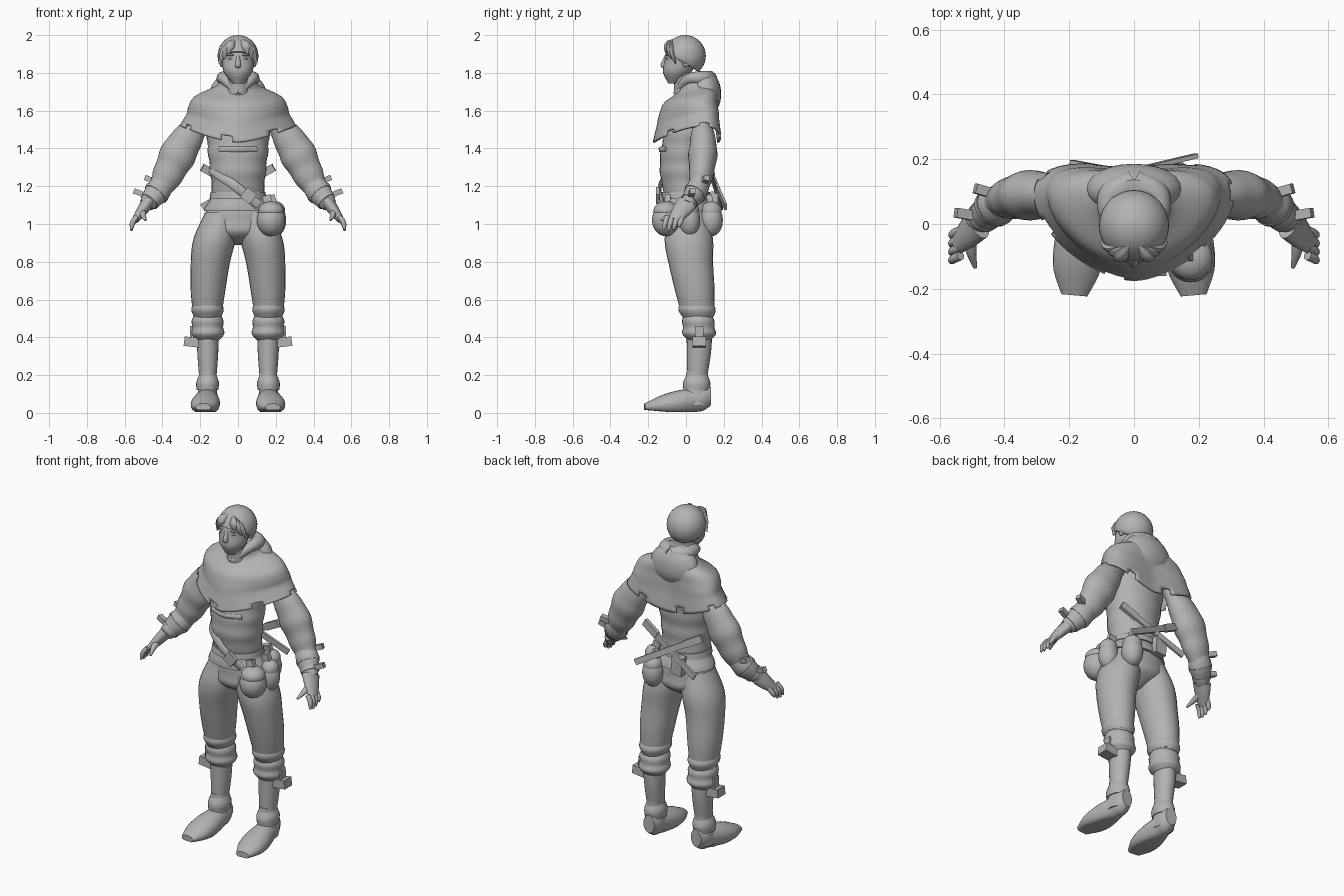
import bpy, bmesh, math
from mathutils import Vector

if "Cube" in bpy.data.objects:
    bpy.data.objects.remove(bpy.data.objects["Cube"])

colour = (.45, .45, .45, 1)
grey = bpy.data.materials.new("plain grey")
grey.use_nodes = True
grey.diffuse_color = colour
grey.node_tree.nodes["Principled BSDF"].inputs["Base Color"].default_value = colour


def finish(name, bm, mirror=False, angle=50):
    bmesh.ops.recalc_face_normals(bm, faces=bm.faces)
    mesh = bpy.data.meshes.new(name)
    bm.to_mesh(mesh)
    bm.free()
    obj = bpy.data.objects.new(name, mesh)
    bpy.context.collection.objects.link(obj)
    mesh.materials.append(grey)
    bpy.ops.object.select_all(action='DESELECT')
    obj.select_set(True)
    bpy.context.view_layer.objects.active = obj
    bpy.ops.object.shade_smooth_by_angle(angle=math.radians(angle))
    if mirror:
        obj.modifiers.new("mirror", 'MIRROR')
    return obj


def curve(keys, t):
    """Smooth value at t along evenly spaced keys."""
    place = max(0, min(t, 1)) * (len(keys) - 1)
    i = min(int(place), len(keys) - 2)
    t = place - i
    b, c = keys[i], keys[i + 1]
    a = keys[i - 1] if i else b * 2 - c
    d = keys[i + 2] if i + 2 < len(keys) else c * 2 - b
    return b + (c - a) * (t / 2) + (a * 2 - b * 5 + c * 4 - d) * (t * t / 2) + (b * 3 - a - c * 3 + d) * (t ** 3 / 2)


def loft(name, path, wide, ratio=1, up=None, span=(0, 1), folds=0, count=1, sides=24, rows=20,
         warp=None, mirror=False, cut=None, caps=True):
    """Skin elliptical rings along part of a path; rings stay level unless up is given."""
    path = [Vector(p) for p in path]
    bm, grid = bmesh.new(), []
    for r in range(rows + 1):
        t = r / rows
        along = span[0] + (span[1] - span[0]) * t
        centre, side, other = curve(path, along), Vector((1, 0, 0)), Vector((0, 1, 0))
        if up:
            tangent = curve(path, along + .01) - curve(path, along - .01)
            side = tangent.cross(Vector(up)).normalized()
            other = side.cross(tangent).normalized()
        radius = curve(wide, t) * (1 + folds * math.sin(math.tau * count * t))
        depth = radius * (curve(ratio, t) if isinstance(ratio, list) else ratio)
        ring = []
        for k in range(sides):
            angle = math.tau * k / sides
            p = centre + side * radius * math.cos(angle) + other * depth * math.sin(angle)
            ring.append(bm.verts.new(warp(p, angle, t) if warp else p))
        grid.append(ring)
    for r in range(rows):
        for k in range(sides):
            j = (k + 1) % sides
            if not (cut and cut(rows - r, k)):
                bm.faces.new((grid[r][k], grid[r][j], grid[r + 1][j], grid[r + 1][k]))
    if caps:
        bm.faces.new(grid[0])
        bm.faces.new(grid[-1])
    return finish(name, bm, mirror)


def bar(name, start, end, width, thick, mirror=False):
    """Rectangular bar between two points."""
    start, end = Vector(start), Vector(end)
    axis = end - start
    side = axis.cross(Vector((0, 1, 0))).normalized() * width / 2
    other = side.cross(axis).normalized() * thick / 2
    corners = (-side - other, side - other, side + other, other - side)
    bm = bmesh.new()
    ends = [[bm.verts.new(e + c) for c in corners] for e in (start, end)]
    for end_ring in ends:
        bm.faces.new(end_ring)
    for k in range(4):
        j = (k + 1) % 4
        bm.faces.new((ends[0][k], ends[0][j], ends[1][j], ends[1][k]))
    return finish(name, bm, mirror, 20)


def ball(name, place, size, mirror=False, warp=None):
    bm = bmesh.new()
    bmesh.ops.create_uvsphere(bm, u_segments=28, v_segments=20, radius=1)
    bmesh.ops.scale(bm, vec=size, verts=bm.verts)
    bmesh.ops.translate(bm, vec=place, verts=bm.verts)
    for v in bm.verts:
        if warp:
            v.co = warp(v.co.copy())
    return finish(name, bm, mirror)


FACING, UPWARD = (0, 1, 0), (0, 0, 1)

# Head, face and neck
loft("head", path=[(0, -.065, 1.745), (0, -.03, 1.86), (0, 0, 1.98)], wide=[.03, .074, .085, .085, .03])
loft("neck", path=[(0, 0, 1.6), (0, -.01, 1.8)], wide=[.06, .055])
loft("nose", path=[(0, -.1, 1.9), (0, -.12, 1.84), (0, -.1, 1.82)], wide=[.008, .015, .01], sides=12, rows=8)
ball("brow", place=(.035, -.09, 1.895), size=(.03, .02, .008), mirror=True)
ball("eye", place=(.035, -.097, 1.875), size=(.016, .011, .007), mirror=True)
ball("lips", place=(0, -.105, 1.8), size=(.024, .011, .008))
ball("ear", place=(.087, 0, 1.86), size=(.012, .022, .03), mirror=True)


# Hair cap, its hem sloping from brow to nape, with swept locks
def hair_hem(p):
    p.z = max(p.z, 1.845 - p.y * .6)
    return p


ball("hair", place=(0, -.005, 1.89), size=(.108, .11, .11), warp=hair_hem)
for i in range(3):
    tip = Vector((.05 + .025 * i, -.105 + .025 * i, 1.9 - .025 * i))
    crown = Vector((.01, -.06, 1.97))
    bulge = (tip + crown) / 2 + Vector((.01, -.018, .01))
    loft("fringe_lock_%d" % i, path=[crown, bulge, tip], wide=[.01, .025, .005], ratio=.6,
         up=FACING, sides=10, rows=10, mirror=True)


# Shoulder cape, bowed back and raised at the shoulders, with a notched hem
def cape_shape(p, angle, t):
    sideways = abs(math.cos(angle)) ** 1.5
    p.y += .09 * sideways * min(1, t * 1.6)
    p.z += .085 * sideways * t * t - .04 * (1 - t) * (1 - math.sin(angle))
    return p


cape = loft("shoulder_cape", path=[(0, .05, 1.81), (0, .01, 1.62), (0, 0, 1.43)],
            wide=[.08, .11, .22, .25, .26, .28, .3], ratio=[.95, .6, .56, .55], warp=cape_shape,
            sides=64, caps=False, cut=lambda left, k: left < 3 and k % 9 < 2)
cape.modifiers.new("cloth", 'SOLIDIFY').thickness = .012

# Hood rolled round the neck and hanging behind
loft("collar_roll", path=[(0, -.055, 1.69), (.07, .01, 1.765), (.07, .09, 1.77), (0, .125, 1.765)],
     wide=[.015, .028, .04, .045], up=UPWARD, sides=16, mirror=True)
loft("hood", path=[(0, .1, 1.81), (0, .12, 1.53)], wide=[.06, .125, .15, .14, .08, .02], ratio=[.6, .5, .45])

# Tunic with soft folds and a flared skirt, belt, chest strap and sash
loft("tunic", path=[(0, .01, 1.07), (0, -.01, 1.3), (0, .02, 1.55)], wide=[.18, .14, .145, .155, .165, .17],
     ratio=[.75, .87, .82, .7], folds=.015, count=5, sides=32, rows=40)
loft("waist_belt", path=[(0, 0, 1.135), (0, 0, 1.17)], wide=[.151, .145], ratio=.87, sides=32, rows=2)
loft("chest_strap", path=[(-.1, -.105, 1.395), (0, -.138, 1.395), (.1, -.105, 1.395)], wide=[.014, .014],
     ratio=.5, up=FACING, sides=8)
loft("sash", path=[(-.14, -.04, 1.29), (-.1, -.1, 1.26), (0, -.14, 1.19), (.11, -.12, 1.1)], wide=[.025, .025],
     ratio=.4, up=FACING, sides=10)
bar("sash_buckle", start=(.03, -.15, 1.17), end=(.08, -.15, 1.13), width=.065, thick=.02)

# Pouches on the belt
for label, x, y, size in (("front", .175, -.105, .075), ("side", .2, .02, .055), ("back", .125, .135, .06)):
    ball(label + "_pouch", place=(x, y, 1.02), size=(size, size, .085))
    ball(label + "_pouch_flap", place=(x, y, 1.07), size=(size * .9, size * .9, .05))
    bar(label + "_pouch_loop", start=(x * .85, y * .9, 1.15), end=(x, y, 1.07), width=.045, thick=.03)

# Crossed blades on the back
for label, sign, low in (("left", 1, .19), ("right", -1, .21)):
    top, bottom = Vector((sign * .19, .12, 1.3)), Vector((-sign * .19, low, 1.09))
    bar(label + "_blade", top, bottom, width=.035, thick=.014)
    bar(label + "_grip", top, top.lerp(bottom, .25), width=.042, thick=.022)
bar("blade_holder", start=(-.06, .15, 1.17), end=(-.05, .15, 1.06), width=.07, thick=.04)

# Trousers, knee wraps and shins share one path from hip to ankle
leg = [(.09, .01, 1.06), (.14, .02, .84), (.16, .05, .62), (.16, .07, .4), (.16, .06, .18)]
loft("trouser_seat", path=[(0, .015, 1.1), (0, .02, .89)], wide=[.155, .18, .165, .03], ratio=[.7, .65, .9])
loft("trouser_leg", leg, span=(0, .62), wide=[.085, .112, .103, .092, .075], ratio=1.14, mirror=True)
loft("trouser_cuff", leg, span=(.54, .63), wide=[.075, .086, .07], ratio=1.15, rows=8, mirror=True)
loft("knee_wrap", leg, span=(.61, .77), wide=[.068, .084, .082, .087, .058], ratio=1.02, mirror=True)
loft("shin", leg, span=(.7, 1), wide=[.06, .055, .045], ratio=1.15, mirror=True)
bar("knee_buckle", start=(.2, .07, .37), end=(.285, .07, .38), width=.05, thick=.07, mirror=True)
bar("knee_tab", start=(.247, .07, .46), end=(.25, .07, .38), width=.012, thick=.045, mirror=True)

# Ankles and cuffs reaching down into the shoes
loft("ankle", path=[(.16, .06, .22), (.163, .05, .04)], wide=[.046, .05, .055], ratio=1.25, mirror=True)
loft("ankle_cuff", path=[(.16, .058, .2), (.162, .055, .12)], wide=[.047, .06, .057], ratio=1.2, rows=8, mirror=True)


# Shoes, flattened underneath, tapering in height to the toe
def flat_sole(p, angle, t):
    p.z = max(.004 + .04 * max(0, t - .7), p.z * (1.5 - t))
    return p


loft("shoe", path=[(.157, .13, .06), (.165, 0, .06), (.184, -.22, .06)],
     wide=[.035, .052, .056, .066, .076, .072, .04], up=UPWARD, warp=flat_sole, mirror=True)

# Sleeves, bracers and straps share one path from shoulder to wrist
arm = [(.17, .08, 1.6), (.3, .09, 1.4), (.4, .07, 1.21), (.485, .005, 1.1)]
loft("sleeve", arm, span=(0, .72), wide=[.05, .072, .095, .083, .062], ratio=.8, up=FACING,
     folds=.025, count=4, rows=40, mirror=True)
loft("bracer", arm, span=(.64, 1), wide=[.058, .067, .056, .04], ratio=.9, up=FACING, mirror=True)
for label, place, size in (("upper", .77, .07), ("lower", .9, .056)):
    loft(label + "_bracer_strap", arm, span=(place, place + .04), wide=[size, size * .96], ratio=.9,
         up=FACING, rows=2, mirror=True)
bar("upper_bracer_buckle", start=(.42, .09, 1.22), end=(.49, .11, 1.245), width=.028, thick=.03, mirror=True)
bar("lower_bracer_buckle", start=(.46, .02, 1.14), end=(.55, .035, 1.175), width=.028, thick=.03, mirror=True)

# Hands
loft("palm", path=[(.48, .005, 1.11), (.545, -.065, 1.02)], wide=[.034, .028, .018], ratio=1.7,
     up=FACING, sides=16, rows=10, mirror=True)
for i, label in enumerate(("index", "middle", "ring", "little")):
    y, tip = -.108 + .026 * i, .965 + .005 * (i - 1) ** 2
    loft(label + "_finger", path=[(.535, y + .01, 1.04), (.557, y, 1.01), (.565, y - .01, tip)],
         wide=[.014, .014, .013, .006], up=FACING, sides=10, rows=8, mirror=True)
loft("thumb", path=[(.505, -.03, 1.07), (.503, -.08, 1.05), (.49, -.135, 1.02)], wide=[.02, .017, .006],
     up=UPWARD, sides=10, rows=8, mirror=True)
